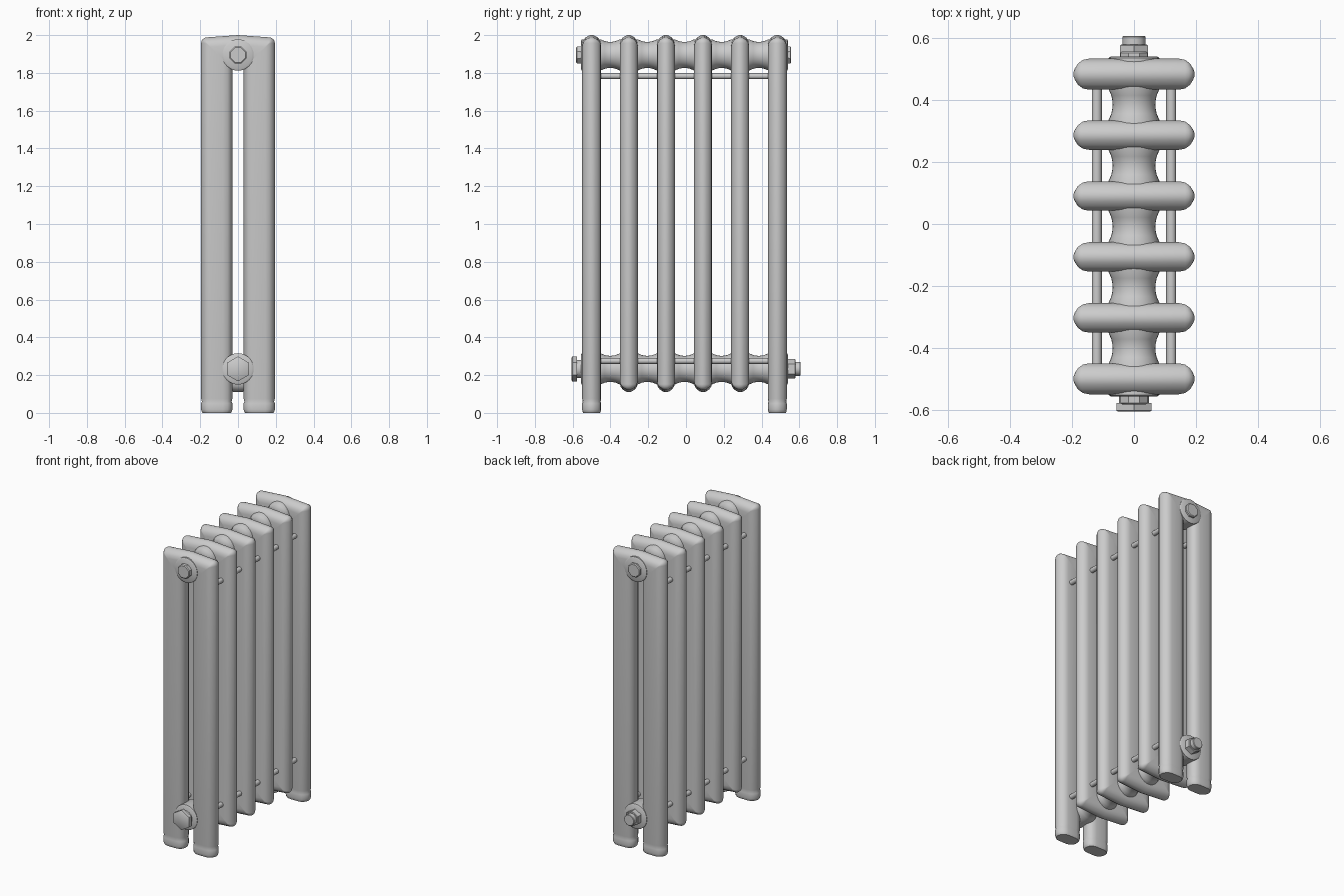
import bpy, bmesh, math
from mathutils import Matrix

if "Cube" in bpy.data.objects:
    bpy.data.objects.remove(bpy.data.objects["Cube"])

PITCH, Y0 = 0.1966, -0.4995
TOP, HALF_W, COL_W = 2.0, 0.195, 0.165
PIPE_TOP, PIPE_LOW = 1.895, 0.233


def finish(name, bm, angle=35):
    bmesh.ops.recalc_face_normals(bm, faces=bm.faces[:])
    me = bpy.data.meshes.new(name)
    bm.to_mesh(me)
    bm.free()
    ob = bpy.data.objects.new(name, me)
    bpy.context.collection.objects.link(ob)
    bpy.context.view_layer.objects.active = ob
    for o in bpy.context.selected_objects:
        o.select_set(False)
    ob.select_set(True)
    bpy.ops.object.shade_smooth_by_angle(angle=math.radians(angle))
    return ob


def grid(bm, rings, close_path):
    """Skin a list of closed rings; cap the ends unless the path closes."""
    vs = [[bm.verts.new(p) for p in r] for r in rings]
    n, m = len(vs), len(vs[0])
    for i in range(n if close_path else n - 1):
        a, b = vs[i], vs[(i + 1) % n]
        for j in range(m):
            k = (j + 1) % m
            bm.faces.new((a[j], a[k], b[k], b[j]))
    if not close_path:
        bm.faces.new(vs[0])
        bm.faces.new(vs[-1])


def lathe(name, y_r, z, sides=32, turn=0.0):
    """Turned part on a y axis from (y, radius) pairs."""
    bm = bmesh.new()
    rings = []
    for y, r in y_r:
        rings.append([(r * math.sin(turn + 2 * math.pi * i / sides), y,
                       z + r * math.cos(turn + 2 * math.pi * i / sides)) for i in range(sides)])
    grid(bm, rings, False)
    return finish(name, bm)


# column cross-section: (distance in from outer edge, depth)
half = [(0, 0.007), (0.004, 0.018), (0.014, 0.034), (0.03, 0.046), (0.05, 0.05),
        (0.115, 0.05), (0.14, 0.045), (0.155, 0.033), (0.163, 0.017), (COL_W, 0.006)]
SECTION = half + [(d, -y) for d, y in reversed(half)]


def corner(d, cx, cz, sx, sz, a):
    """Point on a rounded corner of the outline, inset by d."""
    r = max(0.03 - d, 0.004)
    return (sx * (cx - d - r + r * math.cos(a)), cz - sz * (d + r - r * math.sin(a)))


def arc(sx, sz, z, flip):
    angs = [math.radians(t) for t in (0, 22.5, 45, 67.5, 90)]
    if flip:
        angs.reverse()
    drop = 0.012 * sz
    return [lambda d, a=a: corner(d, HALF_W, z - drop, sx, sz, a) for a in angs]


def straight(z, s):
    return lambda d: (s * 0, z - d if z > 1 else z + d)


def section(name, y, legs, depth=1.0):
    path = arc(-1, 1, TOP, False) + [straight(TOP, 1)] + arc(1, 1, TOP, True)
    if legs:
        # feet: slight groove and rounded sole
        mid = COL_W / 2
        foot = [(0.0, 0.90), (0.006, 0.96), (0.018, 1.0), (0.05, 1.0), (0.06, 0.955), (0.075, 1.0)]
        x = lambda d, k: HALF_W - mid - (d - mid) * k
        rings = [[(-x(d, k), y + w * k, z) for d, w in SECTION] for z, k in foot]
        rings += [[(p(d)[0], y + w, p(d)[1]) for d, w in SECTION] for p in path]
        rings += [[(x(d, k), y + w * k, z) for d, w in SECTION] for z, k in reversed(foot)]
    else:
        low = 0.11
        path += arc(1, -1, low, False) + [straight(low, 1)] + arc(-1, -1, low, True)
        rings = [[(p(d)[0], y + w * depth, p(d)[1]) for d, w in SECTION] for p in path]
    bm = bmesh.new()
    grid(bm, rings, not legs)
    return finish(name, bm, 40)


# six radiator sections, the outer two on legs
ys = [Y0 + PITCH * i for i in range(6)]
for i, y in enumerate(ys):
    end = i in (0, 5)
    section(("end_section_%d" if end else "middle_section_%d") % i, y, end, 0.95)

# waisted header pipes with bosses at each section
for name, z in (("top_header_pipe", PIPE_TOP), ("bottom_header_pipe", PIPE_LOW)):
    prof = [(ys[0] - 0.057, 0.074), (ys[0] - 0.052, 0.083)]
    for i, y in enumerate(ys):
        prof.append((y + 0.046, 0.083))
        if i < 5:
            prof += [(y + PITCH * t, 0.069 + 0.014 * (abs(t - 0.5) / 0.27) ** 2)
                     for t in (0.35, 0.43, 0.5, 0.57, 0.65)]
            prof.append((ys[i + 1] - 0.046, 0.083))
    prof += [(ys[5] + 0.052, 0.083), (ys[5] + 0.057, 0.074)]
    lathe(name, prof, z)

# end plugs and fittings
lathe("front_top_plug", [(-0.54, 0.048), (-0.577, 0.048), (-0.582, 0.042)], PIPE_TOP, 8, math.pi / 8)
lathe("back_top_plug", [(0.52, 0.048), (0.552, 0.048), (0.557, 0.042)], PIPE_TOP, 8, math.pi / 8)
lathe("front_bottom_neck", [(-0.53, 0.048), (-0.585, 0.048)], PIPE_LOW)
lathe("front_bottom_nut", [(-0.578, 0.066), (-0.602, 0.066), (-0.605, 0.061)], PIPE_LOW, 6)
lathe("back_bottom_nut", [(0.52, 0.052), (0.576, 0.052), (0.579, 0.048)], PIPE_LOW, 6)
lathe("back_bottom_stub", [(0.56, 0.037), (0.604, 0.037), (0.607, 0.034)], PIPE_LOW)

# tie rods
for z, level in ((1.783, "top"), (0.275, "bottom")):
    for s, side in ((-1, "left"), (1, "right")):
        rod = lathe(level + "_tie_rod_" + side, [(ys[0], 0.016), (ys[5], 0.016)], z, 16)
        rod.location.x = s * 0.12
